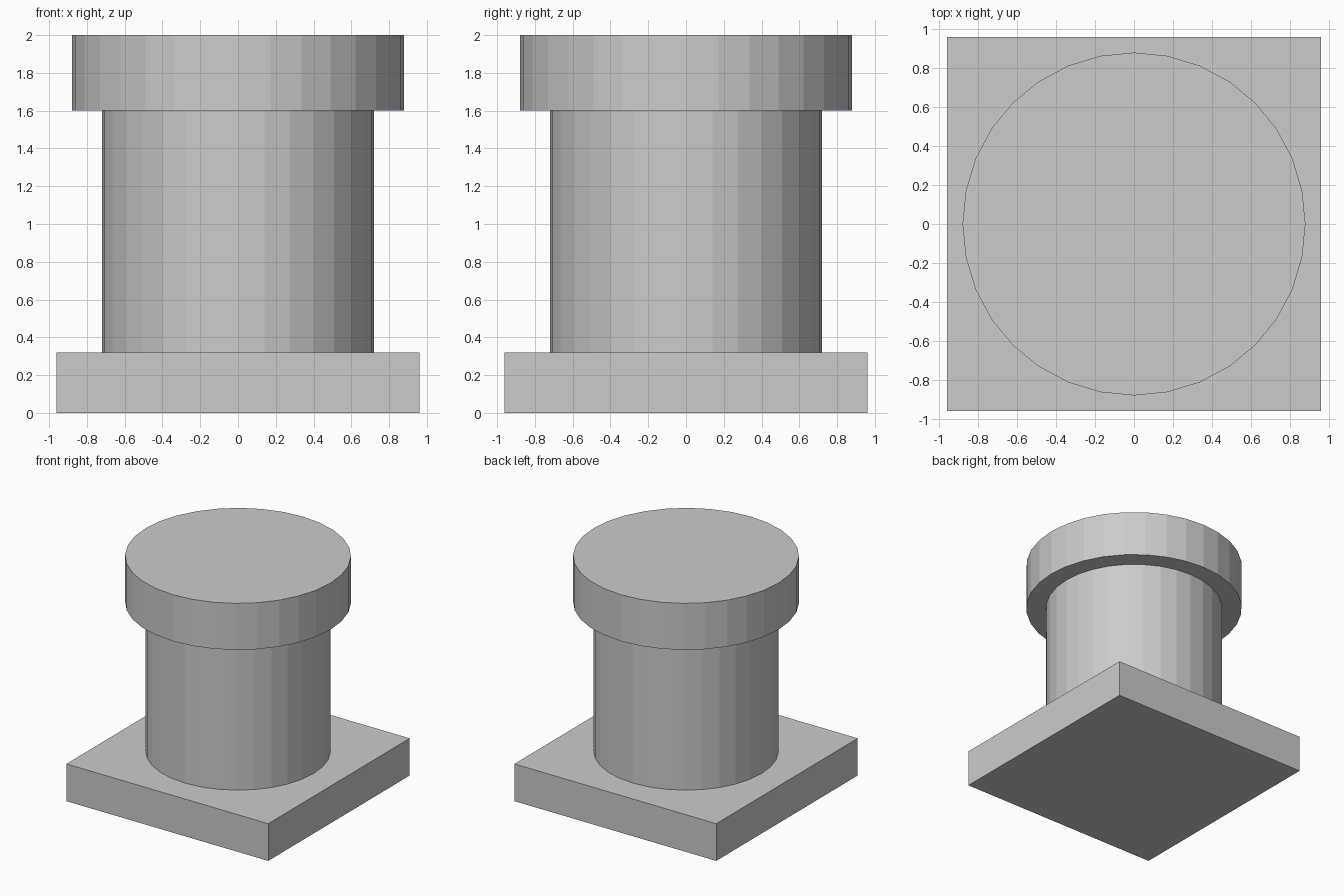
import bpy

if "Cube" in bpy.data.objects:
    bpy.data.objects.remove(bpy.data.objects["Cube"])


def drum(name, radius, z0, z1):
    bpy.ops.mesh.primitive_cylinder_add(
        vertices=32, radius=radius, depth=z1 - z0, location=(0, 0, (z0 + z1) / 2))
    bpy.context.object.name = name


# Square plinth
bpy.ops.mesh.primitive_cube_add(size=1, location=(0, 0, 0.16))
plinth = bpy.context.object
plinth.name = "square_base"
plinth.scale = (1.92, 1.92, 0.32)
bpy.ops.object.transform_apply(location=False, rotation=False, scale=True)

# Round column and wider cap
drum("column", 0.72, 0.32, 1.60)
drum("cap", 0.88, 1.60, 2.00)
